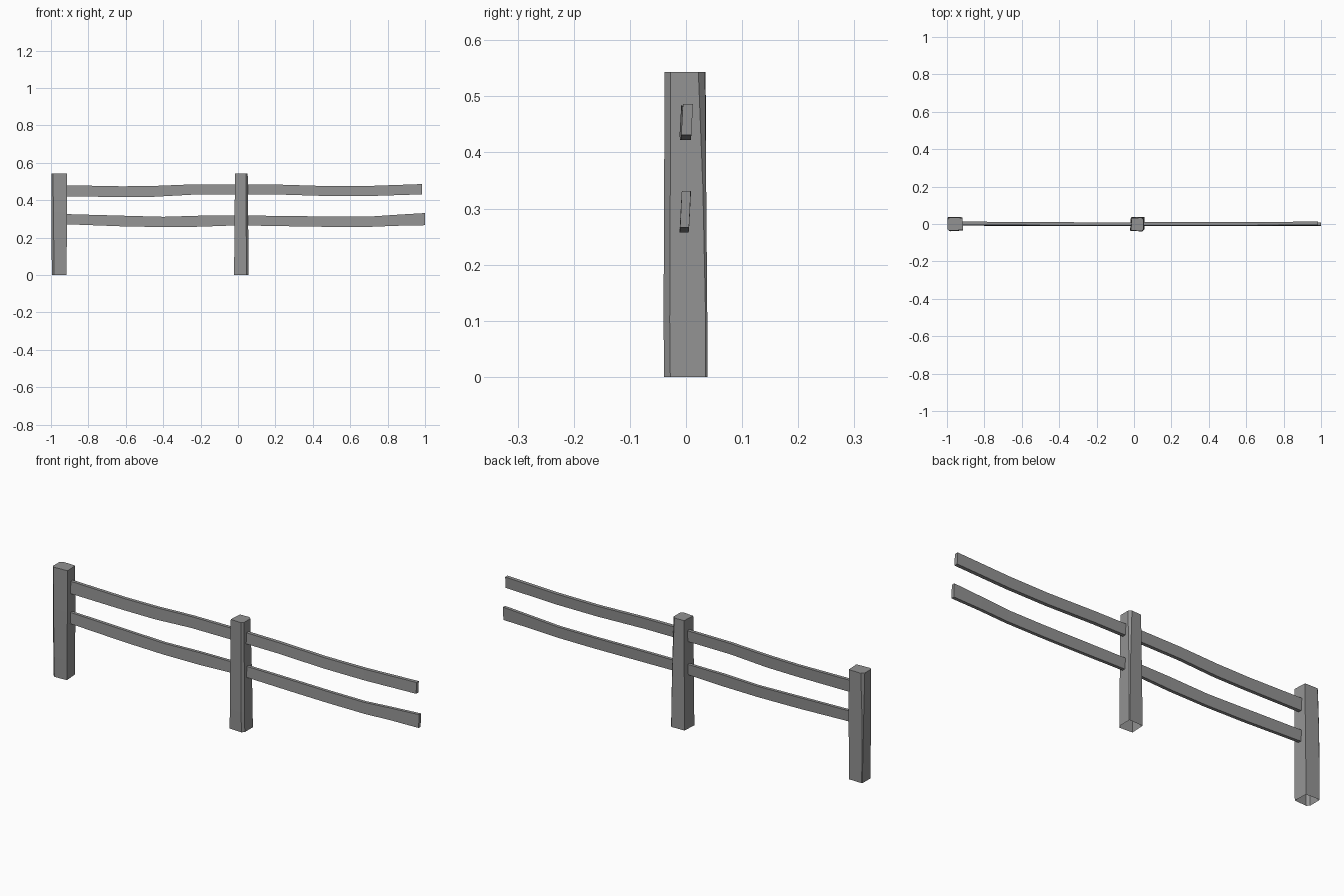
import bpy, bmesh

grey = bpy.data.materials.new("weathered grey wood")
grey.diffuse_color = (0.29, 0.29, 0.29, 1)


def loft(name, rings, cap_start, cap_end):
    """Join a row of equal-sided rings into a flat-shaded part."""
    bm = bmesh.new()
    loops = [[bm.verts.new(p) for p in ring] for ring in rings]
    n = len(loops[0])
    for a, b in zip(loops, loops[1:]):
        for i in range(n):
            j = (i + 1) % n
            bm.faces.new((a[i], a[j], b[j], b[i]))
    if cap_start:
        bm.faces.new(loops[0][::-1])
    if cap_end:
        bm.faces.new(loops[-1])
    bmesh.ops.recalc_face_normals(bm, faces=bm.faces[:])
    mesh = bpy.data.meshes.new(name)
    bm.to_mesh(mesh)
    bm.free()
    mesh.materials.append(grey)
    obj = bpy.data.objects.new(name, mesh)
    bpy.context.collection.objects.link(obj)
    return obj


def post(name, cx, side, levels):
    """Hewn post: chamfered front corner, back corner cut that grows upward.
    Each level is (z, half width, front y, back y, front cut, back cut)."""
    rings = []
    for z, w, f, b, c, k in levels:
        ring = [(-w, f + 0.004), (w - c, f), (w, f + c),
                (w, b - k), (w - k, b), (-w + 0.004, b - 0.002)]
        rings.append([(cx + side * x, y, z) for x, y in ring])
    # the foot is left open, the top is capped
    loft(name, rings, False, True)


def rail(name, stations, y_mid, thick, lean):
    """Wavy plank; each station is (x, bottom z, top z, y shift)."""
    h = thick / 2
    rings = []
    for x, lo, hi, dy in stations:
        y = y_mid + dy
        rings.append([(x, y - h - lean, lo), (x, y + h - lean, lo),
                      (x, y + h + lean, hi), (x, y - h + lean, hi)])
    loft(name, rings, True, True)


# Posts
post("left_post", -0.956, -1, [
    (0.0, 0.039, -0.038, 0.038, 0.012, 0.003),
    (0.10, 0.040, -0.039, 0.038, 0.012, 0.003),
    (0.34, 0.042, -0.038, 0.036, 0.011, 0.006),
    (0.543, 0.042, -0.036, 0.035, 0.009, 0.013)])
post("middle_post", 0.018, 1, [
    (0.0, 0.039, -0.039, 0.038, 0.011, 0.003),
    (0.10, 0.038, -0.040, 0.038, 0.011, 0.003),
    (0.34, 0.036, -0.039, 0.036, 0.011, 0.006),
    (0.543, 0.034, -0.038, 0.034, 0.010, 0.012)])

# Upper rails
rail("upper_left_rail", [
    (-0.94, 0.420, 0.480, 0.003), (-0.62, 0.417, 0.474, 0.001),
    (-0.45, 0.418, 0.476, 0), (-0.25, 0.429, 0.484, -0.001),
    (0.01, 0.430, 0.485, -0.001)], 0, 0.017, 0.0015)
rail("upper_right_rail", [
    (0.02, 0.431, 0.485, -0.001), (0.22, 0.430, 0.483, -0.001),
    (0.48, 0.422, 0.475, 0), (0.70, 0.422, 0.476, 0.001),
    (0.985, 0.431, 0.486, 0.002)], 0, 0.018, 0.0015)

# Lower rails
rail("lower_left_rail", [
    (-0.94, 0.272, 0.326, 0.002), (-0.62, 0.260, 0.317, 0),
    (-0.40, 0.256, 0.311, -0.001), (-0.20, 0.258, 0.317, -0.001),
    (0.01, 0.266, 0.318, 0)], -0.001, 0.016, 0.0015)
rail("lower_right_rail", [
    (0.02, 0.265, 0.318, 0), (0.30, 0.260, 0.315, -0.001),
    (0.50, 0.257, 0.312, -0.001), (0.70, 0.257, 0.312, -0.001),
    (0.85, 0.263, 0.322, 0), (1.0, 0.266, 0.331, 0)],
    -0.001, 0.016, 0.0015)
